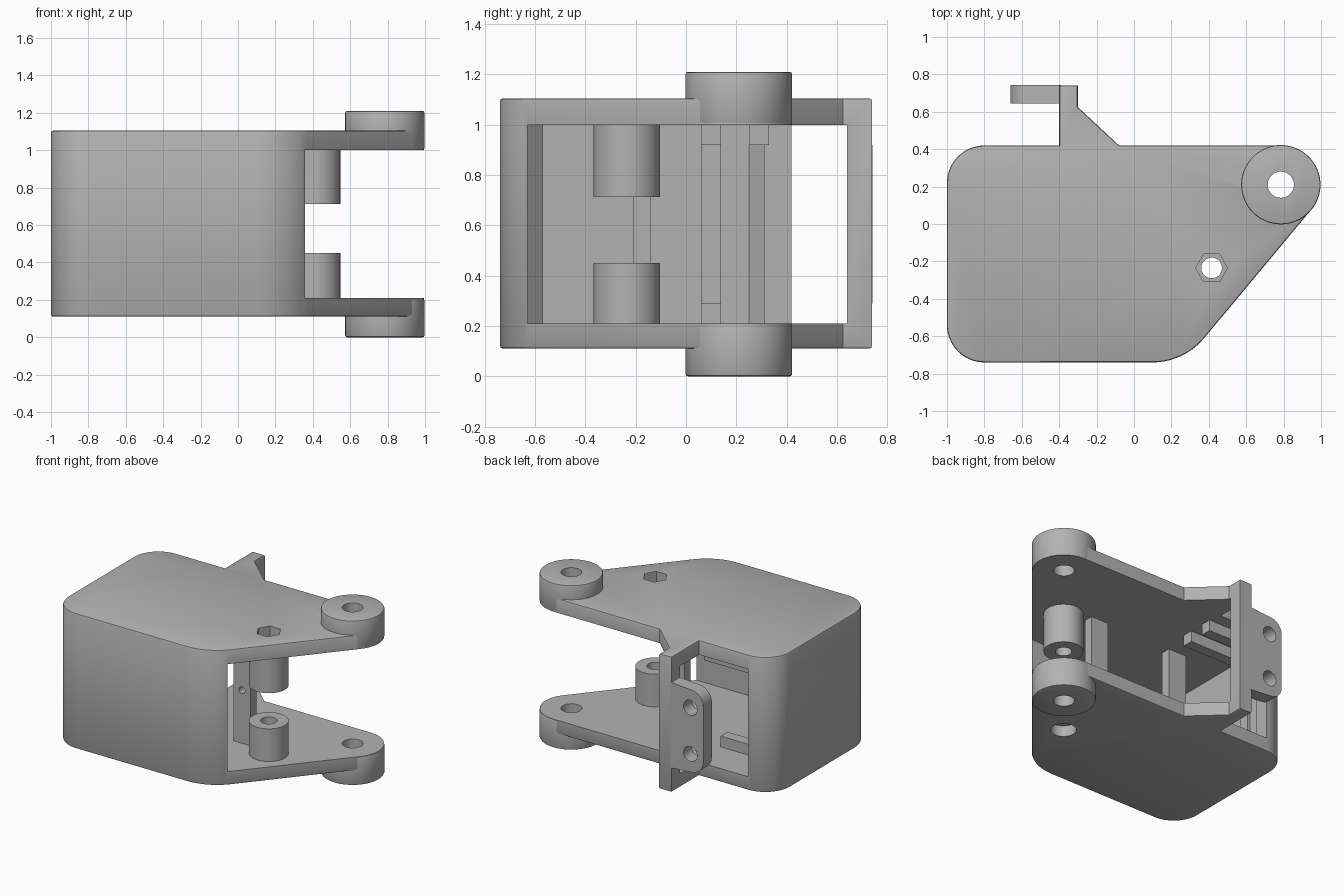
import bpy, bmesh, math
from mathutils import Vector

cube = bpy.data.objects.get("Cube")
if cube:
    bpy.data.objects.remove(cube, do_unlink=True)

grey = bpy.data.materials.new("plain grey")
grey.use_nodes = True
grey.diffuse_color = (0.45, 0.45, 0.45, 1)
grey.node_tree.nodes["Principled BSDF"].inputs["Base Color"].default_value = grey.diffuse_color


def rounded(corners, steps=14):
    """Turn (x, y, radius) corners into an outline with arcs."""
    out = []
    for i, (x, y, r) in enumerate(corners):
        p = Vector((x, y))
        if r == 0:
            out.append(p)
            continue
        a = (Vector(corners[i - 1][:2]) - p).normalized()
        b = (Vector(corners[(i + 1) % len(corners)][:2]) - p).normalized()
        half = a.angle(b) / 2
        centre = p + (a + b).normalized() * r / math.sin(half)
        start = p + a * r / math.tan(half) - centre
        turn = start.angle_signed(p + b * r / math.tan(half) - centre)
        for k in range(steps + 1):
            t = -turn * k / steps
            c, s = math.cos(t), math.sin(t)
            out.append(centre + Vector((start.x * c - start.y * s, start.x * s + start.y * c)))
    return out


def circle(x, y, r, sides=48):
    return [Vector((x + r * math.cos(2 * math.pi * i / sides),
                    y + r * math.sin(2 * math.pi * i / sides))) for i in range(sides)]


def box(x0, x1, y0, y1):
    return [Vector(p) for p in ((x0, y0), (x1, y0), (x1, y1), (x0, y1))]


def prism(name, outline, lo, hi, bevel=0, along_y=False):
    """Extrude an outline along z, or an x-z outline along y."""
    bm = bmesh.new()
    place = (lambda p, h: (p.x, h, p.y)) if along_y else (lambda p, h: (p.x, p.y, h))
    face = bm.faces.new([bm.verts.new(place(p, lo)) for p in outline])
    ext = bmesh.ops.extrude_face_region(bm, geom=[face])
    shift = Vector((0, hi - lo, 0)) if along_y else Vector((0, 0, hi - lo))
    bmesh.ops.translate(bm, vec=shift, verts=[v for v in ext["geom"] if isinstance(v, bmesh.types.BMVert)])
    bmesh.ops.recalc_face_normals(bm, faces=bm.faces)
    if bevel:
        rim = [e for e in bm.edges if abs(e.verts[0].co.z - e.verts[1].co.z) < 1e-5]
        bmesh.ops.bevel(bm, geom=rim, offset=bevel, segments=2, profile=0.5, affect="EDGES")
    mesh = bpy.data.meshes.new(name)
    bm.to_mesh(mesh)
    bm.free()
    mesh.materials.append(grey)
    obj = bpy.data.objects.new(name, mesh)
    bpy.context.collection.objects.link(obj)
    return obj


def cut(obj, *cutters):
    """Subtract the cutters, bake the result and remove them."""
    for c in cutters:
        m = obj.modifiers.new("cut", "BOOLEAN")
        m.operation, m.solver, m.object = "DIFFERENCE", "EXACT", c
    bpy.context.view_layer.update()
    baked = bpy.data.meshes.new_from_object(obj.evaluated_get(bpy.context.evaluated_depsgraph_get()))
    obj.modifiers.clear()
    obj.data = baked
    for c in cutters:
        bpy.data.objects.remove(c, do_unlink=True)
    return obj


PIVOT = (0.785, 0.21)
SCREW = (0.415, -0.235)
FLOOR, CEILING = 0.21, 1.0


def bore(spot, r, lo=-0.5, hi=2, sides=48):
    return prism("bore", circle(*spot, r, sides), lo, hi)


# Housing: rounded outline with arm lobe and back bracket, hollowed between the plates
housing = prism("housing", rounded([
    (-1, -0.74, 0.2), (0.267, -0.74, 0.36), (1.234, 0.42, 0.21), (-0.08, 0.42, 0),
    (-0.3, 0.625, 0), (-0.3, 0.74, 0), (-0.4, 0.74, 0), (-0.4, 0.42, 0), (-1, 0.42, 0.2)]),
    0.11, 1.105, bevel=0.012)
cavity = prism("cavity", [Vector(p) for p in (
    (-0.89, -0.57), (-0.83, -0.63), (0.36, -0.63), (0.36, -1), (1.5, -1), (1.5, 0.64),
    (-0.8, 0.64), (-0.8, 0.31), (-0.83, 0.31), (-0.89, 0.25))], FLOOR, CEILING)
cut(housing, cavity)
cut(housing, bore(PIVOT, 0.07), bore(SCREW, 0.055))
cut(housing, bore(SCREW, 0.085, 1.02, 1.3, 6), bore(SCREW, 0.085, 0, 0.19))

# Pivot bosses and screw standoffs, above and below
for name, lo, hi in (("upper_pivot_boss", 1.003, 1.21), ("lower_pivot_boss", 0, 0.207)):
    cut(prism(name, circle(*PIVOT, 0.212, 64), lo, hi, bevel=0.01), bore(PIVOT, 0.07))
for name, lo, hi in (("upper_standoff", 0.712, CEILING + 0.01), ("lower_standoff", FLOOR - 0.01, 0.45)):
    cut(prism(name, circle(*SCREW, 0.132, 64), lo, hi), bore(SCREW, 0.055))

# Inner mounting posts with a cross hole each
for name, x0, x1 in (("inner_post_left", 0.11, 0.25), ("inner_post_right", -0.57, -0.42)):
    hole = prism("hole", circle((x0 + x1) / 2, 0.6, 0.025, 24), -1, 1, along_y=True)
    cut(prism(name, box(x0, x1, -0.21, -0.14), FLOOR - 0.01, CEILING + 0.01), hole)

# Guide ribs on floor, ceiling and side wall
for name, x1, y0, lo, hi in (
        ("ceiling_rib_front", -0.38, 0.06, 0.92, 1.01), ("ceiling_rib_back", -0.38, 0.25, 0.92, 1.01),
        ("floor_rib", -0.38, 0.06, 0.2, 0.29), ("wall_rib", -0.87, 0.06, 0.2, 1.01)):
    prism(name, box(-0.91, x1, y0, y0 + 0.08), lo, hi)

# Back tab with two holes
tab = prism("back_tab", rounded([(-0.39, 0.29, 0), (-0.66, 0.31, 0.1), (-0.66, 0.9, 0.1), (-0.39, 0.92, 0)]),
            0.643, 0.742, along_y=True)
cut(tab, *[prism("hole", circle(-0.555, z, 0.055, 32), 0.5, 0.9, along_y=True) for z in (0.435, 0.775)])

# Smooth shading with sharp edges kept
for obj in bpy.context.scene.objects:
    if obj.type == "MESH":
        bpy.ops.object.select_all(action="DESELECT")
        obj.select_set(True)
        bpy.context.view_layer.objects.active = obj
        bpy.ops.object.shade_smooth_by_angle(angle=math.radians(30))
